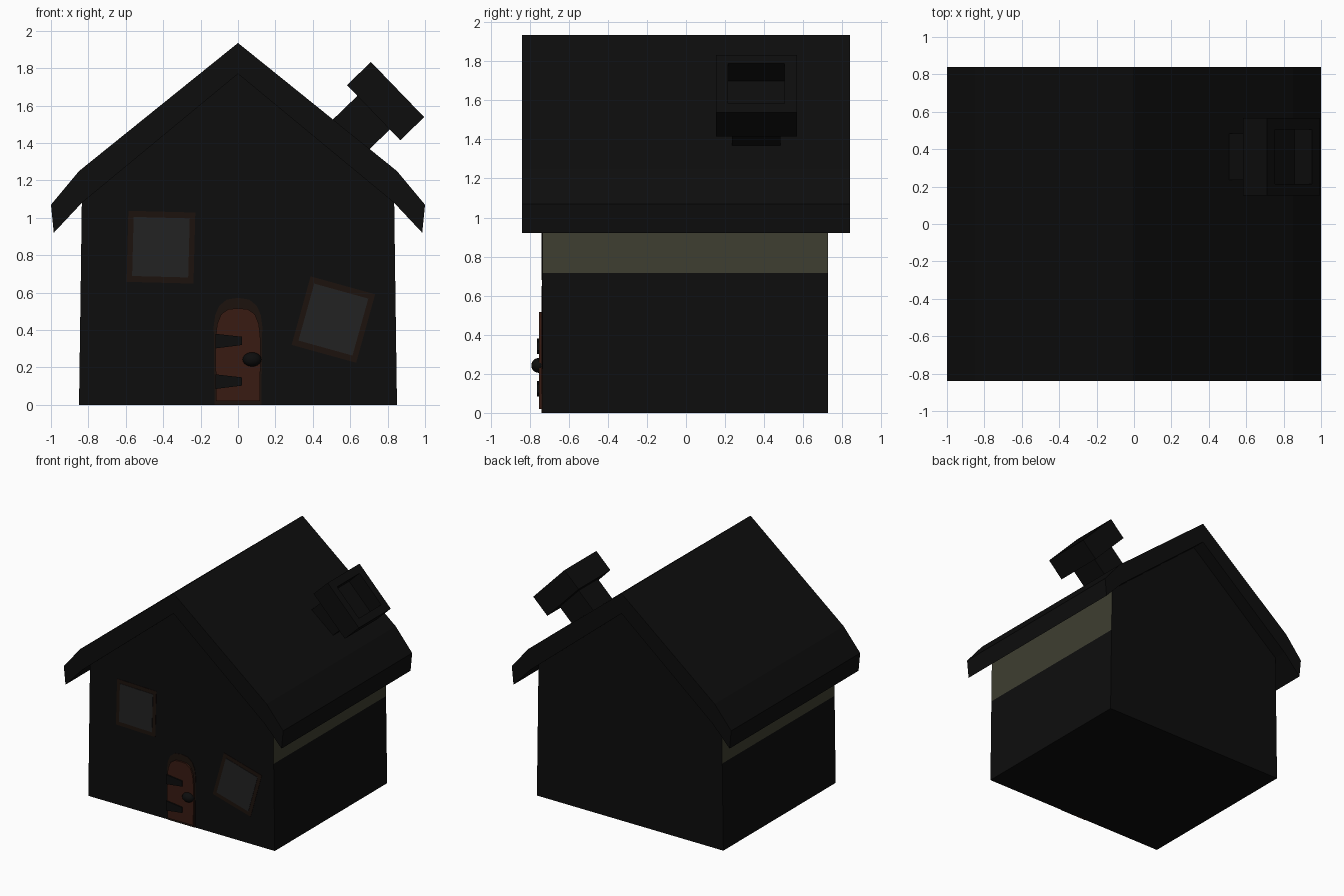
import bpy, bmesh
from math import radians, cos, sin
from mathutils import Matrix, Vector

if "Cube" in bpy.data.objects:
    bpy.data.objects.remove(bpy.data.objects["Cube"])


def material(name, rgb):
    m = bpy.data.materials.new(name)
    m.diffuse_color = (*rgb, 1)
    m.use_nodes = True
    m.node_tree.nodes["Principled BSDF"].inputs["Base Color"].default_value = m.diffuse_color
    return m


DARK = material("charcoal", (0.004, 0.004, 0.004))
BAND = material("pale_band", (0.048, 0.048, 0.030))
WOOD = material("door_wood", (0.040, 0.011, 0.006))
TRIM = material("dark_trim", (0.012, 0.006, 0.004))
GLASS = material("glass", (0.016, 0.016, 0.016))


def finish(name, bm, *mats):
    bmesh.ops.recalc_face_normals(bm, faces=bm.faces)
    me = bpy.data.meshes.new(name)
    bm.to_mesh(me)
    bm.free()
    for m in mats:
        me.materials.append(m)
    ob = bpy.data.objects.new(name, me)
    bpy.context.collection.objects.link(ob)
    return ob


def prism(points, y0, y1):
    """Extrude an xz outline from y0 to y1."""
    bm = bmesh.new()
    face = bm.faces.new([bm.verts.new((x, y0, z)) for x, z in points])
    ext = bmesh.ops.extrude_face_region(bm, geom=[face])
    verts = [g for g in ext["geom"] if isinstance(g, bmesh.types.BMVert)]
    bmesh.ops.translate(bm, verts=verts, vec=(0, y1 - y0, 0))
    return bm


def mirrored(half):
    """Close a right-hand outline with its left-hand mirror image."""
    return half + [(-x, z) for x, z in reversed(half) if x > 0]


# Walls, with the pale strip under each eave
bm = prism(mirrored([(0.85, 0), (0.84, 0.715), (0.835, 1.09), (0, 1.78)]), -0.735, 0.728)
bm.normal_update()
for f in bm.faces:
    c = f.calc_center_median()
    if abs(c.x) > 0.8 and c.z > 0.72:
        f.material_index = 1
finish("walls", bm, DARK, BAND)

# Roof slab with kinked eaves
outer = [(0, 1.935), (0.85, 1.25), (1.0, 1.07), (0.985, 0.92)]
inner = [(0.835, 1.08), (0, 1.77)]
left = [(-x, z) for x, z in (outer + inner)]
finish("roof", prism(outer + inner + left[4:0:-1], -0.84, 0.84), DARK)


# Crooked windows, flush with the front wall
def window(name, x, z, angle):
    def rect(w, h):
        a = radians(angle)
        return [(x + u * cos(a) - v * sin(a), z + u * sin(a) + v * cos(a))
                for u, v in ((-w, -h), (w, -h), (w, h), (-w, h))]
    finish(name + "_frame", prism(rect(0.179, 0.19), -0.738, -0.70), TRIM)
    finish(name + "_glass", prism(rect(0.15, 0.158), -0.741, -0.70), GLASS)


window("left_window", -0.412, 0.843, -1.5)
window("right_window", 0.51, 0.456, -15.5)

# Door surround and arched door
finish("door_frame", prism(mirrored(
    [(0.125, 0), (0.13, 0.42), (0.122, 0.48), (0.1, 0.53), (0.06, 0.563), (0, 0.572)]),
    -0.739, -0.70), TRIM)
finish("door", prism(mirrored(
    [(0.118, 0.02), (0.12, 0.35), (0.112, 0.43), (0.09, 0.485), (0.05, 0.512), (0, 0.516)]),
    -0.752, -0.70), WOOD)

# Strap hinges
for name, z in (("lower_hinge", 0.125), ("upper_hinge", 0.342)):
    finish(name, prism([(-0.12, z - 0.04), (0.022, z - 0.022), (0.022, z + 0.022),
                        (-0.12, z + 0.038)], -0.763, -0.74), DARK)

# Door knob
bm = bmesh.new()
bmesh.ops.create_uvsphere(bm, u_segments=16, v_segments=10, radius=1, matrix=
                          Matrix.Translation((0.075, -0.755, 0.243)) @
                          Matrix.Diagonal((0.05, 0.037, 0.038, 1)))
for f in bm.faces:
    f.smooth = True
finish("door_knob", bm, DARK)

# Leaning chimney: local z points out of the roof slope
LEAN = Matrix.Translation((0.789, 0.36, 1.624)) @ Matrix.Rotation(radians(46), 4, 'Y')


def block(w, d, z0, z1):
    bm = bmesh.new()
    bmesh.ops.create_cube(bm, size=1, matrix=Matrix.Translation((0, 0, (z0 + z1) / 2)) @
                          Matrix.Diagonal((w, d, z1 - z0, 1)))
    return bm


bm = block(0.25, 0.25, -0.36, -0.085)
bm.transform(LEAN)
finish("chimney_stack", bm, DARK)

# Chimney cap with a square flue sunk into the top
bm = block(0.41, 0.415, -0.089, 0.089)
bm.faces.ensure_lookup_table()
top = max(bm.faces, key=lambda f: f.calc_center_median().z)
bmesh.ops.inset_region(bm, faces=[top], thickness=0.088)
ext = bmesh.ops.extrude_face_region(bm, geom=[top])
verts = [g for g in ext["geom"] if isinstance(g, bmesh.types.BMVert)]
bmesh.ops.translate(bm, verts=verts, vec=(0, 0, -0.13))
if top.is_valid:
    bmesh.ops.delete(bm, geom=[top], context='FACES_ONLY')
bm.transform(LEAN)
finish("chimney_cap", bm, DARK)
